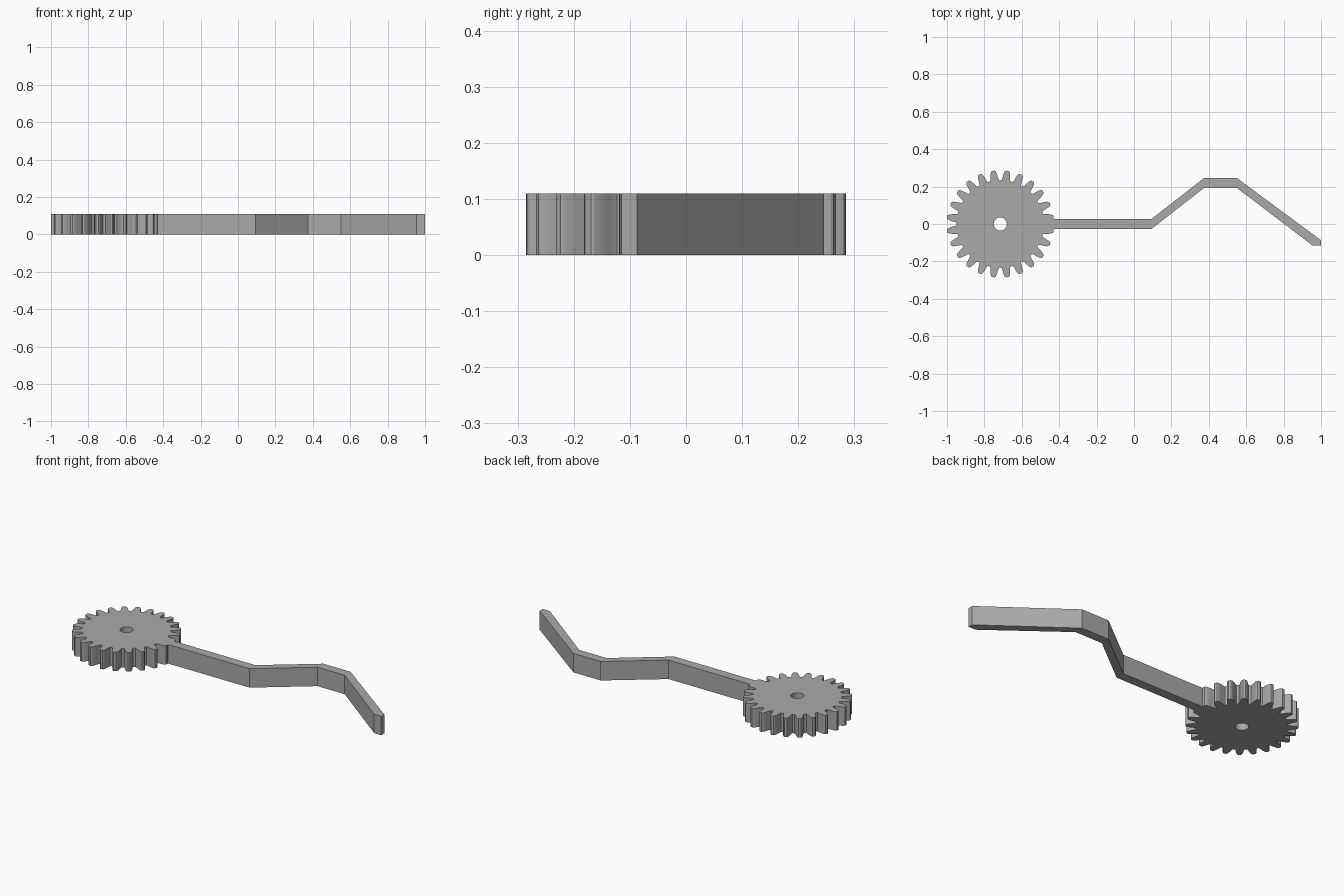
import bpy, bmesh, math

if "Cube" in bpy.data.objects:
    bpy.data.objects.remove(bpy.data.objects["Cube"])

HEIGHT = 0.11
CX = -0.715       # gear centre
TEETH = 24

grey = bpy.data.materials.new("light_grey")
grey.diffuse_color = (0.4, 0.4, 0.4, 1)
grey.use_nodes = True
grey.node_tree.nodes["Principled BSDF"].inputs["Base Color"].default_value = grey.diffuse_color


def extrude_outline(name, loops):
    """Fill flat outlines (outer loop, then holes) and extrude them upward."""
    bm = bmesh.new()
    edges = []
    for pts in loops:
        vs = [bm.verts.new((x, y, 0)) for x, y in pts]
        edges += [bm.edges.new((vs[i - 1], vs[i])) for i in range(len(vs))]
    bmesh.ops.triangle_fill(bm, edges=edges, use_beauty=True)
    ext = bmesh.ops.extrude_face_region(bm, geom=bm.faces[:], use_keep_orig=True)
    top = [g for g in ext["geom"] if isinstance(g, bmesh.types.BMVert)]
    bmesh.ops.translate(bm, verts=top, vec=(0, 0, HEIGHT))
    bmesh.ops.recalc_face_normals(bm, faces=bm.faces[:])
    me = bpy.data.meshes.new(name)
    bm.to_mesh(me)
    bm.free()
    me.materials.append(grey)
    ob = bpy.data.objects.new(name, me)
    bpy.context.collection.objects.link(ob)
    bpy.context.view_layer.objects.active = ob
    ob.select_set(True)
    bpy.ops.object.shade_smooth_by_angle(angle=math.radians(25))
    ob.select_set(False)


def polar(r, a):
    return CX + r * math.cos(a), r * math.sin(a)


# gear wheel: one tooth flank (radius, half angle in degrees), mirrored and repeated
flank = [(0.234, 5.9), (0.240, 5.2), (0.252, 4.5), (0.264, 3.9), (0.276, 3.1), (0.284, 2.2), (0.287, 1.3)]
tooth = [(r, -a) for r, a in flank] + [(r, a) for r, a in reversed(flank)]
gear = [polar(r, math.radians((i + 0.5) * 360 / TEETH + a)) for i in range(TEETH) for r, a in tooth]
hole = [polar(0.035, 2 * math.pi * i / 32) for i in range(32)]
extrude_outline("gear_wheel", [gear, hole])

# bent lever arm
arm = [(-0.485, 0.027), (0.093, 0.027), (0.375, 0.246), (0.55, 0.246), (1.0, -0.087), (1.0, -0.115),
       (0.955, -0.115), (0.55, 0.193), (0.375, 0.193), (0.093, -0.027), (-0.485, -0.027)]
extrude_outline("lever_arm", [arm])
